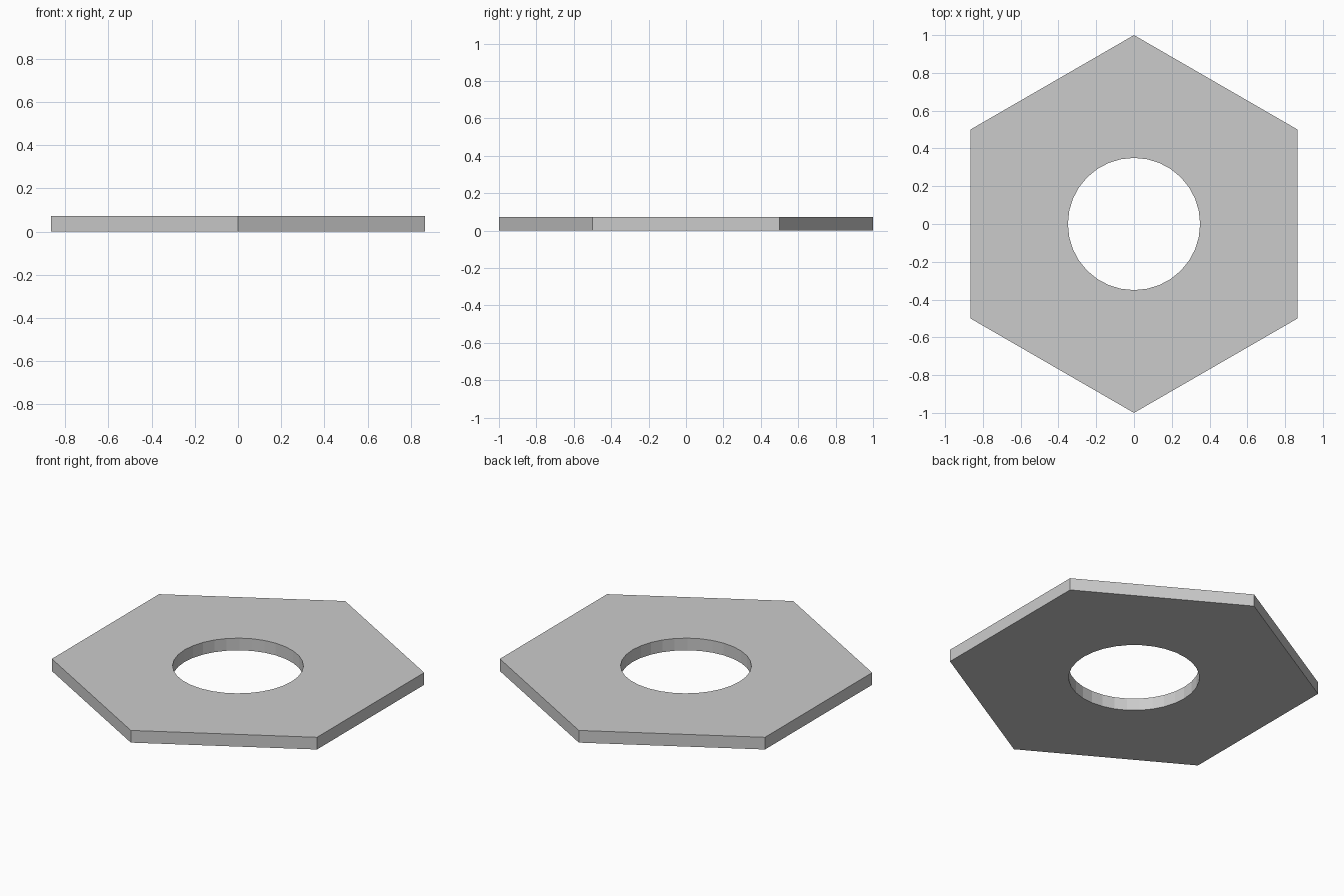
import bpy

if "Cube" in bpy.data.objects:
    bpy.data.objects.remove(bpy.data.objects["Cube"])

THICKNESS = 0.072


def prism(name, sides, radius, depth):
    bpy.ops.mesh.primitive_cylinder_add(
        vertices=sides, radius=radius, depth=depth, location=(0, 0, THICKNESS / 2))
    obj = bpy.context.object
    obj.name = name
    return obj


# Round cutter for the central hole
cutter = prism("hole_cutter", 32, 0.35, THICKNESS * 4)
cutter.hide_render = True

# Flat hexagonal plate, corners on the y axis
plate = prism("hexagon_plate", 6, 1.0, THICKNESS)
hole = plate.modifiers.new("central_hole", 'BOOLEAN')
hole.operation = 'DIFFERENCE'
hole.solver = 'EXACT'
hole.object = cutter

# Apply the cut and discard the cutter
bpy.ops.object.modifier_apply(modifier=hole.name)
bpy.data.objects.remove(cutter, do_unlink=True)
